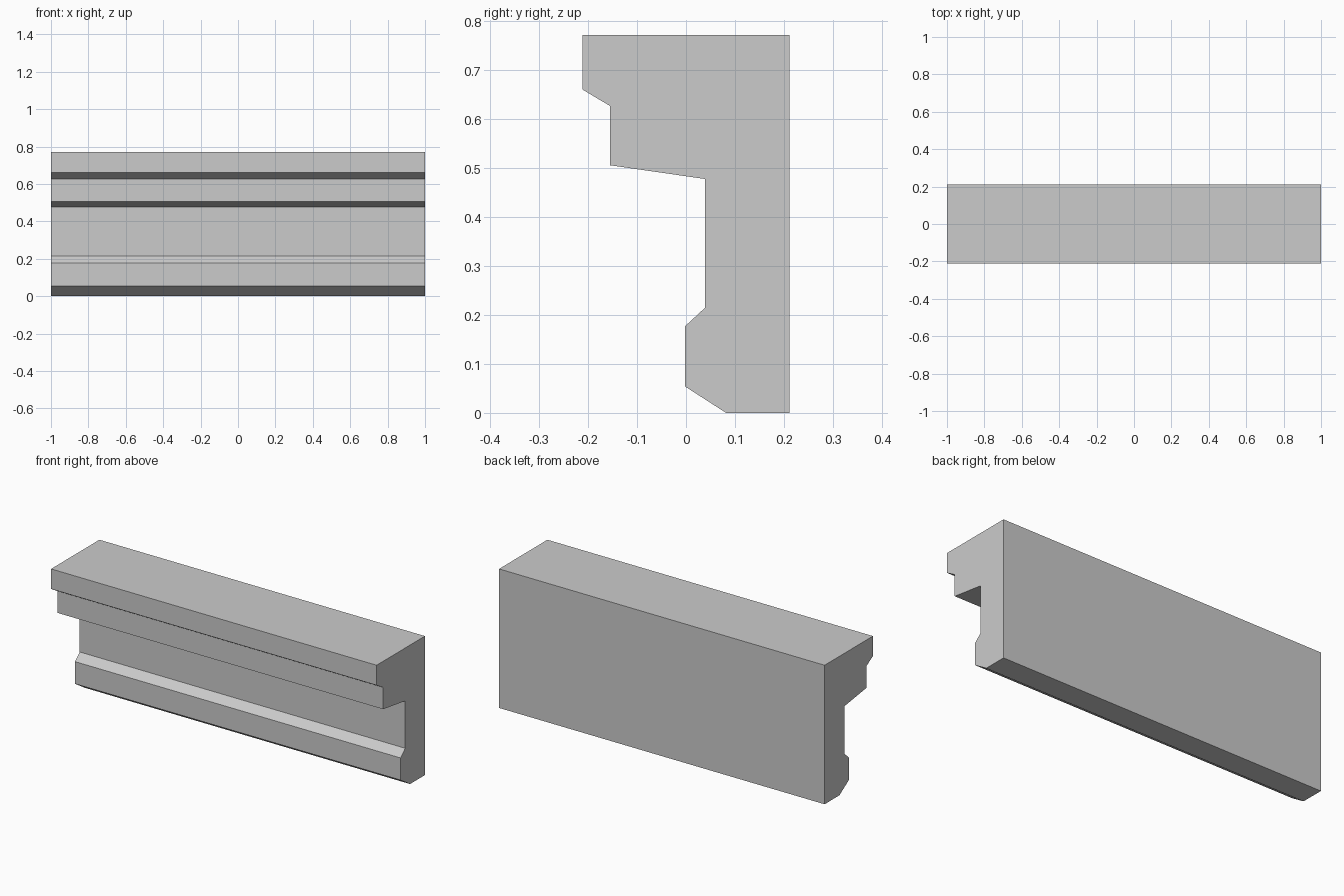
import bpy
import bmesh
from mathutils import Vector

cube = bpy.data.objects.get("Cube")
if cube:
    bpy.data.objects.remove(cube, do_unlink=True)

# Plain stone colour
stone = bpy.data.materials.new("light_grey_stone")
stone.use_nodes = True
colour = (0.6, 0.6, 0.6, 1)
stone.diffuse_color = colour
stone.node_tree.nodes["Principled BSDF"].inputs["Base Color"].default_value = colour


def extrude_profile(name, profile, half_length, material):
    """Sweep a (y, z) outline along x into a closed solid."""
    mesh = bpy.data.meshes.new(name)
    bm = bmesh.new()
    end = bm.faces.new([bm.verts.new((-half_length, y, z)) for y, z in profile])
    swept = bmesh.ops.extrude_face_region(bm, geom=[end], use_keep_orig=True)
    verts = [v for v in swept["geom"] if isinstance(v, bmesh.types.BMVert)]
    bmesh.ops.translate(bm, verts=verts, vec=Vector((2 * half_length, 0, 0)))
    bmesh.ops.recalc_face_normals(bm, faces=bm.faces)
    bm.to_mesh(mesh)
    bm.free()
    mesh.materials.append(material)
    obj = bpy.data.objects.new(name, mesh)
    bpy.context.collection.objects.link(obj)
    return obj


# Cornice outline: flat back, stepped overhang, recessed band, chamfered foot
back, wall, foot, step, lip = 0.212, 0.039, -0.002, -0.155, -0.212
outline = [
    (back, 0), (0.082, 0),
    (foot, 0.054), (foot, 0.177),
    (wall, 0.215), (wall, 0.478),
    (step, 0.506), (step, 0.627),
    (lip, 0.661), (lip, 0.772),
    (back, 0.772),
]
extrude_profile("cornice_moulding", outline, 1.0, stone)
